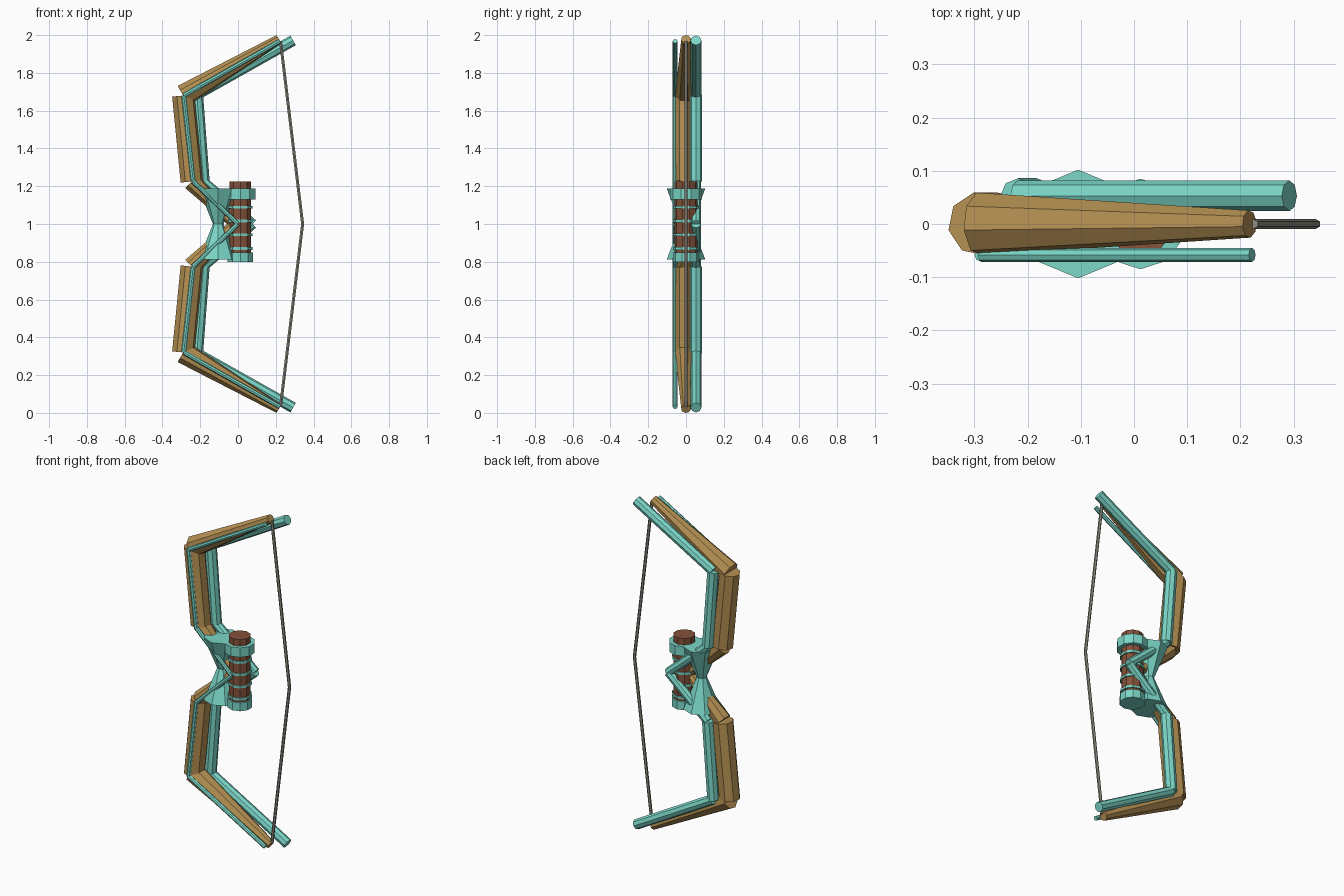
import bpy, bmesh
from math import radians
from mathutils import Vector, Matrix

cube = bpy.data.objects.get("Cube")
if cube:
    bpy.data.objects.remove(cube)


def material(name, rgb):
    m = bpy.data.materials.new(name)
    m.use_nodes = True
    m.diffuse_color = (*rgb, 1)
    m.node_tree.nodes["Principled BSDF"].inputs["Base Color"].default_value = (*rgb, 1)
    return m


TEAL = material("teal_metal", (0.2, 0.68, 0.58))
GOLD = material("golden_wood", (0.46, 0.28, 0.085))
BROWN = material("brown_leather", (0.23, 0.085, 0.042))
GREY = material("grey_string", (0.29, 0.28, 0.23))


def tube(name, a, b, r1, r2, mat, sides=8, phase=0):
    """Tapered prism from a to b."""
    a, b = Vector(a), Vector(b)
    axis = (b - a).normalized()
    side = Vector((0, 1, 0))
    frame = Matrix((axis.cross(side), side, axis)).transposed()
    local = Matrix.Rotation(radians(phase), 3, 'Z')
    bm = bmesh.new()
    bmesh.ops.create_cone(bm, cap_ends=True, segments=sides, radius1=r1, radius2=r2,
                          depth=(b - a).length)
    bm.transform(Matrix.Translation((a + b) / 2) @ (frame @ local).to_4x4())
    bmesh.ops.recalc_face_normals(bm, faces=bm.faces)
    mesh = bpy.data.meshes.new(name)
    bm.to_mesh(mesh)
    bm.free()
    mesh.materials.append(mat)
    obj = bpy.data.objects.new(name, mesh)
    bpy.context.collection.objects.link(obj)


def chain(name, points, y, radii, mat, half, sides=8, phase=0):
    """Separate straight tubes between (x, height above middle) points."""
    sign = 1 if half == "upper" else -1
    for part, p, q, (r1, r2) in zip(("inner", "middle", "outer"), points, points[1:], radii):
        tube(f"{half}_{part}_{name}", (p[0], y, 1 + sign * p[1]), (q[0], y, 1 + sign * q[1]),
             r1, r2, mat, sides, phase * sign)


for half, sign in (("upper", 1), ("lower", -1)):
    # Wooden limb, slim rod in front of it and thick rod behind it
    chain("limb", [(-0.02, 0), (-0.245, 0.225), (-0.29, 0.68), (0.217, 0.978)], 0,
          [(0.025, 0.05), (0.06, 0.06), (0.06, 0.026)], GOLD, half, 8, 34)
    chain("front_rod", [(0, 0), (-0.237, 0.225), (-0.287, 0.68), (0.222, 0.968)], -0.058,
          [(0.013, 0.013)] * 3, TEAL, half)
    chain("back_rod", [(0.078, 0), (-0.183, 0.225), (-0.218, 0.685), (0.292, 0.972)], 0.053,
          [(0.026, 0.026), (0.033, 0.033), (0.029, 0.029)], TEAL, half)
    # Eight-sided flare joining limb and grip
    tube(half + "_flare", (-0.105, 0, 1), (-0.105, 0, 1 + sign * 0.187),
         0.028, 0.102, TEAL)
    # Bowstring half
    tube(half + "_string", (0.225, 0, 1 + sign * 0.968), (0.342, 0, 1),
         0.009, 0.009, GREY, 6)

# Grip with its collars and rings
GX = 0.012


def grip_part(name, z1, z2, r, mat):
    tube(name, (GX, 0, z1), (GX, 0, z2), r, r, mat, 10)


grip_part("grip", 0.81, 1.225, 0.061, BROWN)
grip_part("top_collar", 1.13, 1.187, 0.085, TEAL)
grip_part("bottom_cap", 0.8, 0.85, 0.07, TEAL)
for i in range(4):
    z = 0.87 + i * 0.073
    grip_part(f"grip_ring_{i + 1}", z - 0.007, z + 0.007, 0.068, TEAL)
